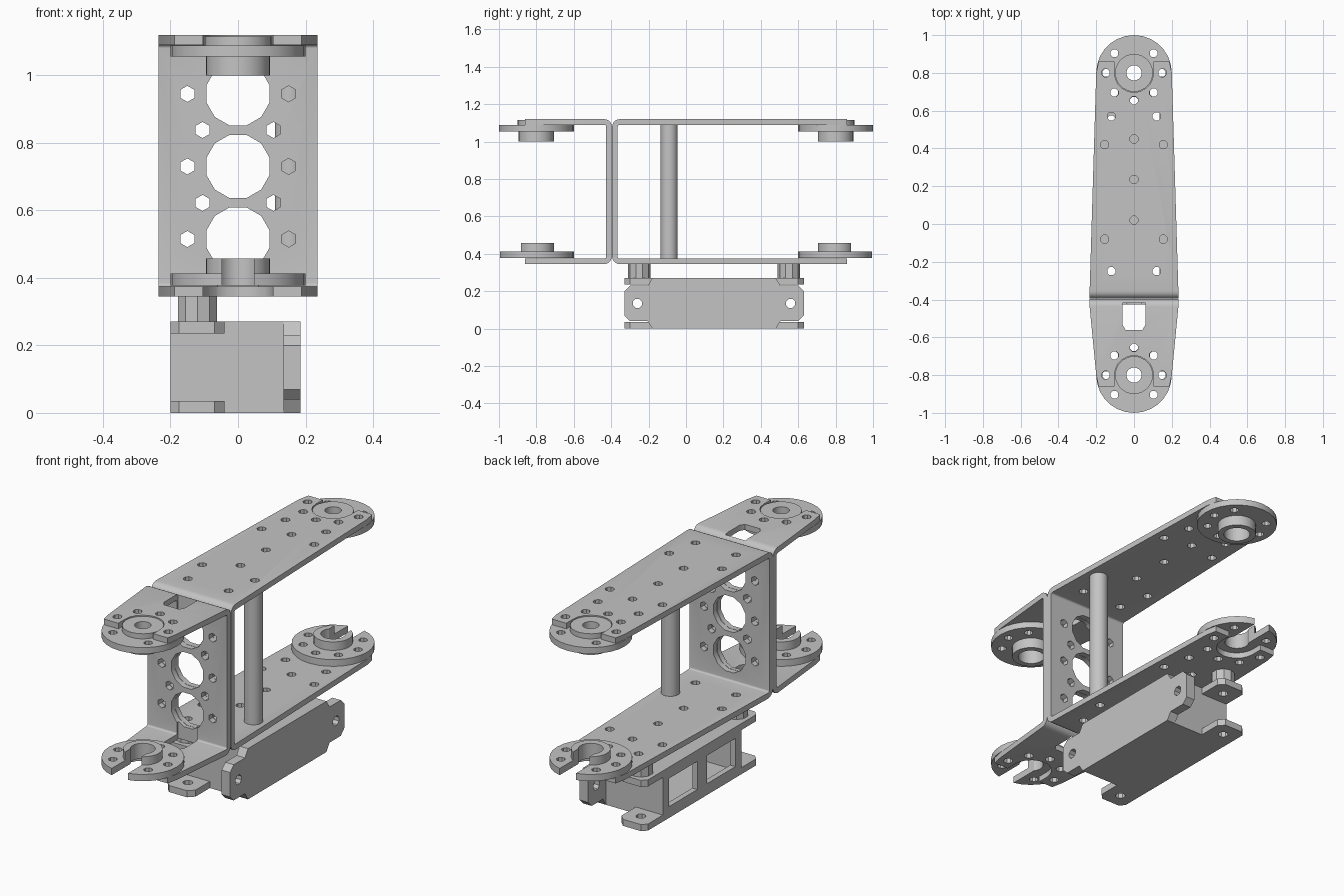
import bpy, bmesh, math
from mathutils import Vector

if "Cube" in bpy.data.objects:
    bpy.data.objects.remove(bpy.data.objects["Cube"], do_unlink=True)

grey = bpy.data.materials.new("metal_grey")
grey.use_nodes = True
COL = (0.55, 0.55, 0.55, 1)
grey.diffuse_color = COL
grey.node_tree.nodes["Principled BSDF"].inputs["Base Color"].default_value = COL


def finish(name, bm):
    bmesh.ops.recalc_face_normals(bm, faces=bm.faces)
    me = bpy.data.meshes.new(name)
    bm.to_mesh(me)
    bm.free()
    ob = bpy.data.objects.new(name, me)
    bpy.context.collection.objects.link(ob)
    me.materials.append(grey)
    return ob


def activate(ob):
    bpy.ops.object.select_all(action='DESELECT')
    ob.select_set(True)
    bpy.context.view_layer.objects.active = ob


def smooth(ob):
    activate(ob)
    bpy.ops.object.shade_smooth_by_angle(angle=math.radians(32))


def add_prism(bm, pts, axis, a, b):
    """Extrude a 2D outline along an axis: x takes (y,z), y takes (x,z), z takes (x,y)."""
    def place(p, h):
        return {'x': (h, p[0], p[1]), 'y': (p[0], h, p[1]), 'z': (p[0], p[1], h)}[axis]
    lo = [bm.verts.new(place(p, a)) for p in pts]
    hi = [bm.verts.new(place(p, b)) for p in pts]
    faces = [bm.faces.new(lo), bm.faces.new(hi[::-1])]
    n = len(pts)
    for i in range(n):
        j = (i + 1) % n
        faces.append(bm.faces.new((lo[i], hi[i], hi[j], lo[j])))
    bmesh.ops.recalc_face_normals(bm, faces=faces)


def prism(name, pts, axis, a, b):
    bm = bmesh.new()
    add_prism(bm, pts, axis, a, b)
    return finish(name, bm)


def circle(cx, cy, r, n=8):
    return [(cx + r * math.cos(2 * math.pi * (i + .5) / n),
             cy + r * math.sin(2 * math.pi * (i + .5) / n)) for i in range(n)]


def rect(x0, x1, y0, y1):
    return [(x0, y0), (x1, y0), (x1, y1), (x0, y1)]


def cut(ob, prisms):
    """Subtract a list of separate (outline, axis, from, to) prisms."""
    bm = bmesh.new()
    for p in prisms:
        add_prism(bm, *p)
    cutter = finish("cutter", bm)
    cutter.hide_render = True
    mod = ob.modifiers.new("cut", 'BOOLEAN')
    mod.operation, mod.solver, mod.object = 'DIFFERENCE', 'EXACT', cutter
    activate(ob)
    bpy.ops.object.modifier_apply(modifier=mod.name)
    bpy.data.objects.remove(cutter, do_unlink=True)


def lathe(name, profile, cy, n=28):
    """Spin a closed (radius, z) loop around the vertical through (0, cy)."""
    bm = bmesh.new()
    rings = [[bm.verts.new((r * math.cos(2 * math.pi * i / n),
                            cy + r * math.sin(2 * math.pi * i / n), z))
              for i in range(n)] for r, z in profile]
    for k in range(len(rings)):
        a, b = rings[k], rings[(k + 1) % len(rings)]
        for i in range(n):
            j = (i + 1) % n
            bm.faces.new((a[i], a[j], b[j], b[i]))
    return finish(name, bm)


Z0, Z1, T, R = 0.345, 1.12, 0.03, 0.04
HORN_Y = 0.8


def c_bracket(name, s, wall):
    """Bent sheet: two tapered arms joined by a wall; s is the arm direction."""
    rows = [(s * .86, Z0, 0, 1, .188), (s * HORN_Y, Z0, 0, 1, .2)]
    for zc, start in ((Z0 + R, 0), (Z1 - R, 90)):
        for k in range(6):
            a = math.radians(start + 18 * k)
            ny, nz = s * math.sin(a), math.cos(a)
            rows.append((wall + s * R - R * ny, zc - R * nz, ny, nz, .235))
    rows += [(s * HORN_Y, Z1, 0, -1, .2), (s * .86, Z1, 0, -1, .188)]
    bm = bmesh.new()
    rings = []
    for y, z, ny, nz, w in rows:
        p, q = (y, z), (y + ny * T, z + nz * T)
        rings.append([bm.verts.new((x, *c)) for x, c in ((-w, p), (w, p), (w, q), (-w, q))])
    for a, b in zip(rings, rings[1:]):
        for i in range(4):
            j = (i + 1) % 4
            bm.faces.new((a[i], a[j], b[j], b[i]))
    bm.faces.new(rings[0])
    bm.faces.new(rings[-1])
    return finish(name, bm)


def pairs(pts):
    return [(sx * x, y) for x, y in pts for sx in ((1, -1) if x else (1,))]


# Wall hole pattern: three large openings and rows of small ones
wall_holes = [(circle(0, z, .097, 12), 'y', -.5, -.3) for z in (.515, .73, .945)]
wall_holes += [(circle(x, z, .024, 6), 'y', -.5, -.3) for x, z in
               pairs([(.15, .515), (.15, .73), (.15, .945), (.105, .622), (.105, .838)])]

# Arm hole patterns
horn_holes = [(.15, HORN_Y), (.104, .696), (0, .655)]
arm_holes = [(.12, .57), (.155, .42), (0, .45), (0, .235), (0, .02), (.155, -.08), (.12, -.25)]

for name, s, wall, extra in (("long_bracket", 1, -.395, arm_holes),
                             ("short_bracket", -1, -.397, [])):
    ob = c_bracket(name, s, wall)
    cuts = [(circle(x, s * y, .023), 'z', .2, 1.3) for x, y in pairs(horn_holes + extra)]
    # Round-bottomed fork slot open at the arm tip
    fork = [(.103 * math.cos(a), s * (HORN_Y + .103 * math.sin(a)))
            for a in [-math.pi * k / 10 for k in range(11)]]
    fork += [(-.103, s * 1.1), (.103, s * 1.1)]
    cuts.append((fork, 'z', .2, 1.3))
    cut(ob, cuts)
    cut(ob, wall_holes)
    if s < 0:
        # Cable slot beside the bend
        slot = [(-.06, -.418), (.06, -.418), (.06, -.535), (.045, -.56), (-.045, -.56), (-.06, -.535)]
        cut(ob, [(slot, 'z', .2, .44), (slot, 'z', 1.03, 1.3)])
    smooth(ob)

# Round horns at the arm tips
for end, s in (("front", -1), ("back", 1)):
    cy = s * HORN_Y
    bolt = [(.147 * math.sin(math.radians(a)), cy - s * .147 * math.cos(math.radians(a)))
            for a in (0, 45, 90, 135, -135, -90, -45)]
    bolts = [(circle(x, y, .022), 'z', .2, 1.3) for x, y in bolt]

    top = lathe(end + "_upper_horn",
                [(.04, 1.115), (.1, 1.115), (.1, 1.088), (.2, 1.088), (.2, 1.055),
                 (.095, 1.055), (.095, 1.0), (.065, 1.0), (.065, 1.075), (.04, 1.075)], cy)
    cut(top, bolts)
    smooth(top)

    low = lathe(end + "_lower_horn",
                [(.06, .377), (.2, .377), (.2, .413), (.095, .413), (.095, .458), (.06, .458)], cy)
    ya, yb = sorted((cy, s * 1.1))
    cut(low, bolts)
    cut(low, [(rect(-.048, .048, ya, yb), 'z', .3, .6)])
    smooth(low)

# Standoff post between the arms
smooth(prism("standoff_post", circle(.155, -.09, .046, 20), 'z', Z0 + T, Z1 - T))

# Motor casing: hollow box with two windows on one side
casing = prism("motor_casing", rect(-.2, .15, -.18, .48), 'z', 0, .27)
cut(casing, [(rect(-.17, .13, -.15, .45), 'z', .03, .24)])
cut(casing, [(rect(.19, .43, .06, .21), 'x', -.3, -.1),
             (rect(-.13, .11, .06, .21), 'x', -.3, -.1)])

# Side plate with chamfered ears
half = [(-.18, 0), (-.205, .04), (-.3, .04), (-.33, .07), (-.33, .2), (-.3, .23), (-.205, .23), (-.18, .27)]
plate = prism("side_plate", half + [(.3 - y, z) for y, z in reversed(half)], 'x', .135, .185)
cut(plate, [(circle(y, .135, .026), 'x', 0, .3) for y in (-.26, .56)])

# Mounting tabs and spacers at both ends of the casing
tab = [(-.2, -.17), (-.2, -.305), (-.175, -.33), (-.07, -.33), (-.04, -.3), (-.04, -.17)]
for end, flip in (("front", False), ("back", True)):
    pts = [(x, .3 - y if flip else y) for x, y in tab]
    hy = .55 if flip else -.25
    for level, z in (("lower", 0), ("upper", .235)):
        ob = prism(f"{end}_{level}_tab", pts, 'z', z, z + .035)
        cut(ob, [(circle(-.12, hy, .025), 'z', -.1, .4)])
    spacer = prism(end + "_spacer", circle(-.12, hy, .06, 10), 'z', .268, Z0 + .002)
    cut(spacer, [(circle(-.12, hy, .025), 'z', .1, .5)])
